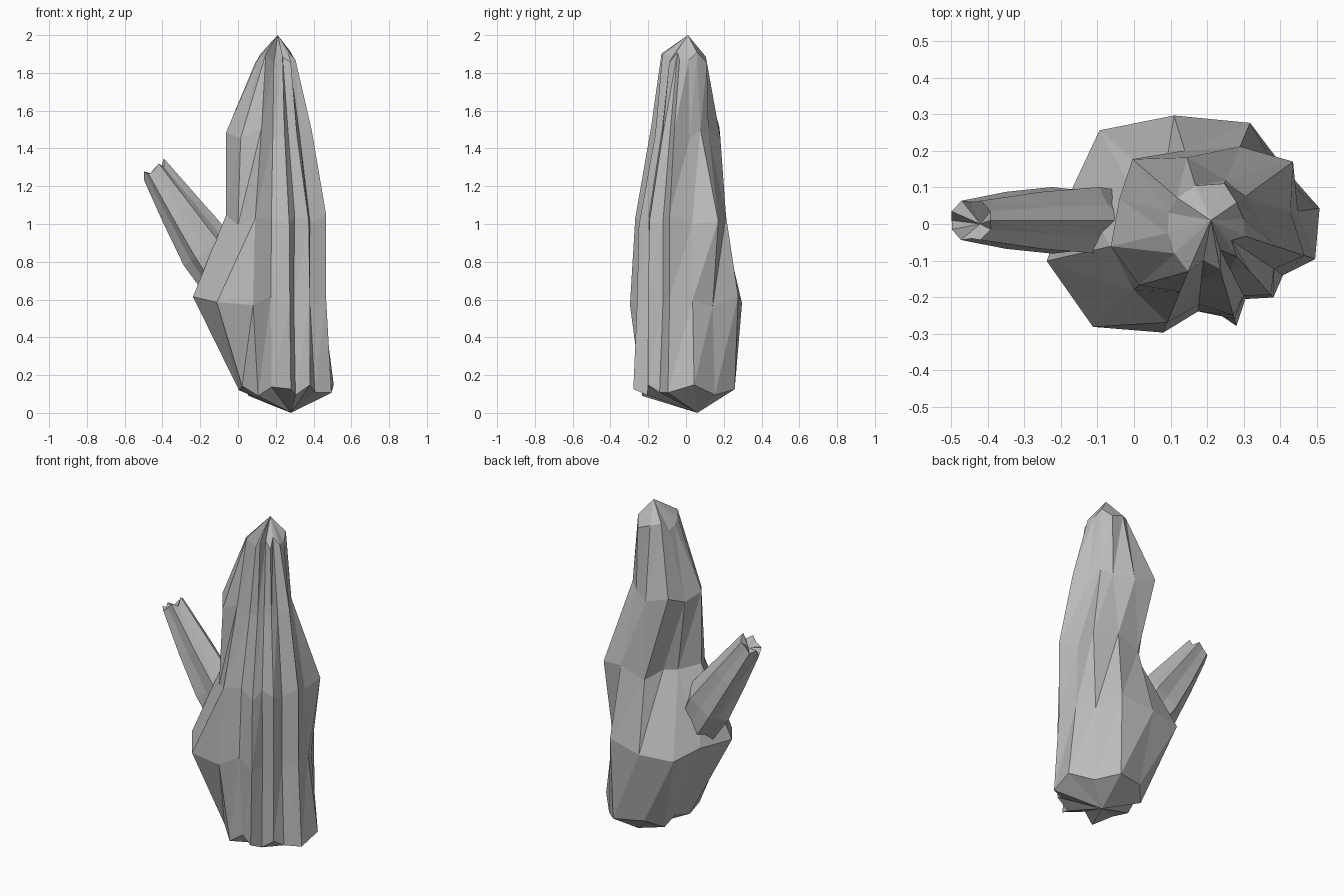
import bpy, bmesh, math
from mathutils import Vector

cube = bpy.data.objects.get("Cube")
if cube:
    bpy.data.objects.remove(cube)

stone = bpy.data.materials.new("grey_stone")
stone.use_nodes = True
GREY = (0.5, 0.5, 0.5, 1)
stone.diffuse_color = GREY
stone.node_tree.nodes["Principled BSDF"].inputs["Base Color"].default_value = GREY


def loft(name, rings, start, end):
    """Skin a stack of point rings and close both ends with a fan."""
    bm = bmesh.new()
    loops = [[bm.verts.new(p) for p in ring] for ring in rings]
    n = len(loops[0])
    for low, high in zip(loops, loops[1:]):
        for i in range(n):
            j = (i + 1) % n
            bm.faces.new((low[i], low[j], high[j]))
            bm.faces.new((low[i], high[j], high[i]))
    for loop, point in ((loops[0], start), (loops[-1], end)):
        tip = bm.verts.new(point)
        for i in range(n):
            bm.faces.new((loop[i], loop[(i + 1) % n], tip))
    bmesh.ops.recalc_face_normals(bm, faces=bm.faces)
    mesh = bpy.data.meshes.new(name)
    bm.to_mesh(mesh)
    bm.free()
    mesh.materials.append(stone)
    obj = bpy.data.objects.new(name, mesh)
    bpy.context.collection.objects.link(obj)


# Directions of the ridges and valleys around the column axis, in degrees
angles = (193, 222, 248, 264, 286, 297, 312, 326, 342, 8, 36, 67, 107, 139, 164)

# Radius along each direction, per level; the waist is hollow at the back left
base = (.2, .24, .25, .21, .29, .23, .27, .25, .31, .31, .26, .28, .22, .19, .17)
hips = (.45, .42, .32, .24, .27, .21, .27, .22, .28, .25, .24, .3, .31, .39, .38)
waist = (.27, .27, .29, .22, .26, .22, .26, .22, .28, .23, .29, .23, .21, .16, .19)
neck = (.27, .25, .2, .15, .17, .14, .17, .15, .2, .14, .13, .13, .19, .27, .25)
crown = (.11, .12, .14, .1, .13, .08, .12, .08, .11, .1, .1, .12, .11, .11, .11)

body = []
for k, (z, radii) in enumerate(((.12, base), (.59, hips), (1.02, waist),
                                (1.48, neck), (1.88, crown))):
    body.append([(.2 + r * math.cos(math.radians(a)), r * math.sin(math.radians(a)),
                  z + .03 * math.sin(i * 2.3 + k))
                 for i, (a, r) in enumerate(zip(angles, radii))])
loft("main_column", body, (.28, .06, 0), (.21, .01, 2))

# Side branch: ribbed, tapering and notched at its tip
axis = Vector((-.53, 0, .845)).normalized()
side = Vector((axis.z, 0, -axis.x))
branch = []
for x, z, width, depth, jag in ((-.06, .69, .13, .09, 0), (-.16, .86, .15, .105, 0),
                                (-.30, 1.07, .115, .09, 0), (-.445, 1.29, .075, .062, .02)):
    ring = []
    for i in range(12):
        a = math.tau * i / 12
        r = 1.0 if i % 2 == 0 else .8
        ring.append(Vector((x, .01, z)) + side * (width * r * math.cos(a))
                    + Vector((0, depth * r * math.sin(a), 0)) + axis * (jag * math.cos(i * 2.6)))
    branch.append(ring)
loft("side_branch", branch, (0, .01, .62), (-.42, 0, 1.26))
